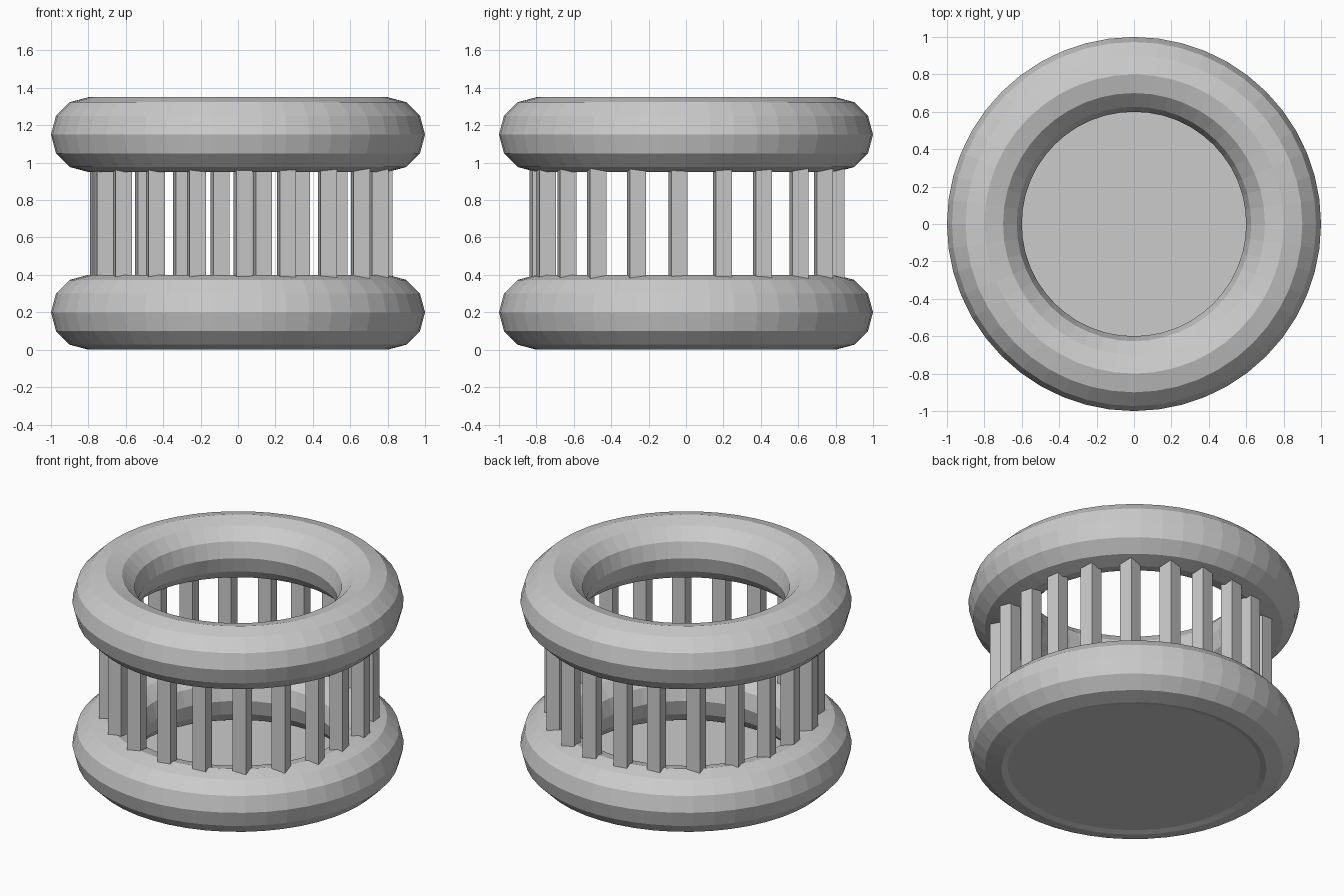
import bpy
import math

if "Cube" in bpy.data.objects:
    bpy.data.objects.remove(bpy.data.objects["Cube"])

POST_ROT = math.radians(10)
POST_SIZE = 0.088
AXIS_X = 0.018


# Fat low-poly ring
def ring(name, z):
    bpy.ops.mesh.primitive_torus_add(
        major_segments=48, minor_segments=12,
        major_radius=0.8, minor_radius=0.2, location=(0, 0, z))
    bpy.context.object.name = name


# Square upright post; all posts share one orientation
def post(index, x, y, z0=0.3, z1=1.05):
    bpy.ops.mesh.primitive_cube_add(
        size=1, location=(x, y, (z0 + z1) / 2), rotation=(0, 0, POST_ROT))
    ob = bpy.context.object
    ob.scale = (POST_SIZE, POST_SIZE, z1 - z0)
    ob.name = f"post_{index:02d}"


ring("bottom_ring", 0.2)
ring("top_ring", 1.15)

# Floor closing the bottom ring
bpy.ops.mesh.primitive_circle_add(
    vertices=48, radius=0.765, fill_type='NGON', location=(0, 0, 0.01))
bpy.context.object.name = "floor_disc"

# Posts: one at the front, the rest in mirrored pairs (half spacing, y)
post(0, 0.027, -0.785)
pairs = [(0.241, -0.747), (0.46, -0.637), (0.636, -0.477), (0.735, -0.265),
         (0.757, -0.042), (0.748, 0.195), (0.665, 0.41), (0.517, 0.604),
         (0.315, 0.735), (0.114, 0.797)]
for i, (dx, y) in enumerate(pairs):
    for side in (0, 1):
        post(1 + 2 * i + side, AXIS_X + (dx if side else -dx), y)
